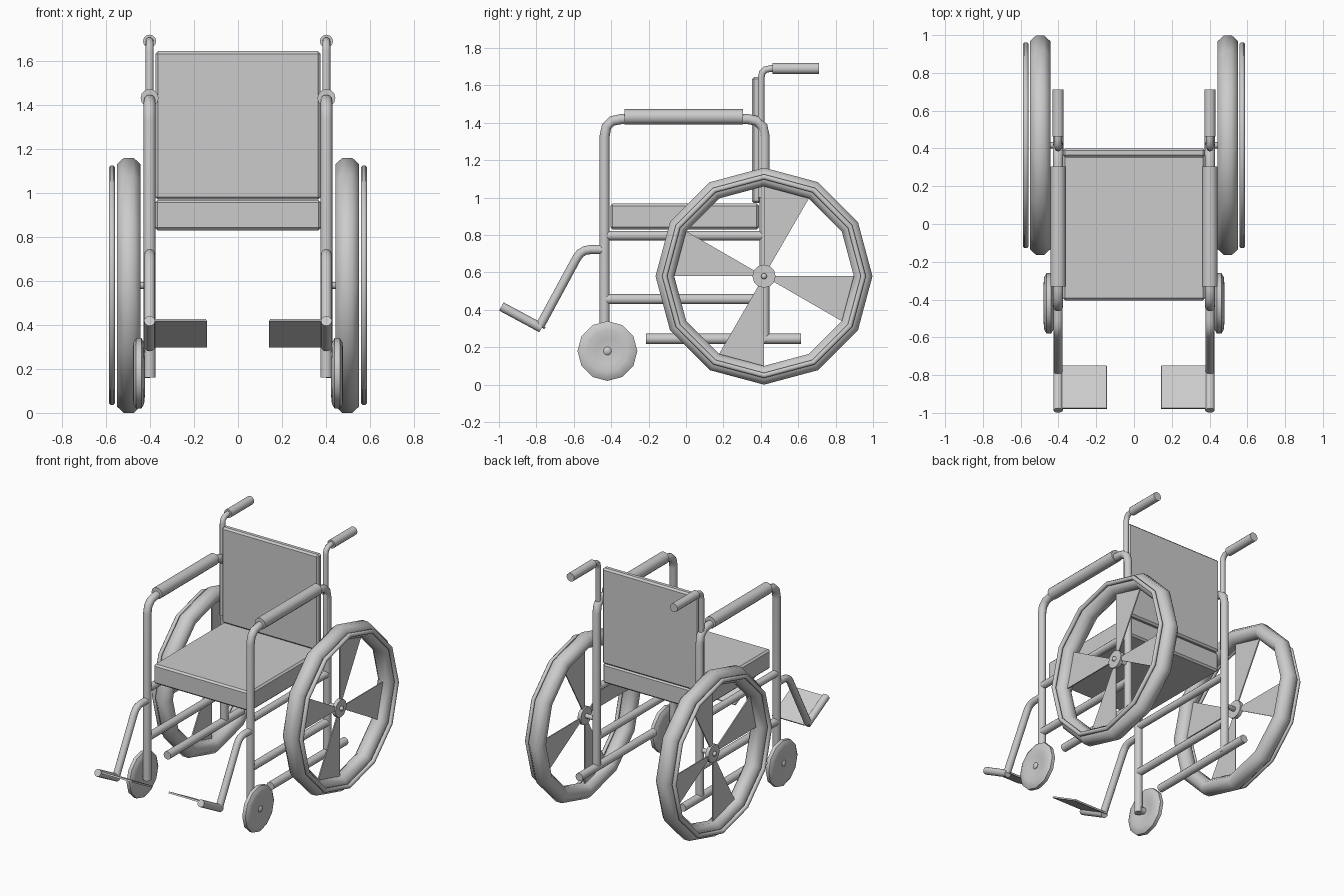
import bpy, bmesh, math
from mathutils import Vector

if "Cube" in bpy.data.objects:
    bpy.data.objects.remove(bpy.data.objects["Cube"])


def finish(ob, mirror=True, smooth=True):
    if mirror:
        ob.modifiers.new("Mirror", "MIRROR")
    bpy.ops.object.select_all(action="DESELECT")
    ob.select_set(True)
    bpy.context.view_layer.objects.active = ob
    if smooth:
        bpy.ops.object.shade_smooth_by_angle(angle=math.radians(50))
    return ob


def from_bmesh(name, bm, **kw):
    bmesh.ops.recalc_face_normals(bm, faces=bm.faces)
    me = bpy.data.meshes.new(name)
    bm.to_mesh(me)
    bm.free()
    ob = bpy.data.objects.new(name, me)
    bpy.context.collection.objects.link(ob)
    return finish(ob, **kw)


def rounded(points, radius, steps=3):
    """Replace the inner corners of a path with short arcs."""
    pts = [Vector(p) for p in points]
    out = [pts[0]]
    for a, b, c in zip(pts, pts[1:], pts[2:]):
        p = b + (a - b).normalized() * radius
        q = b + (c - b).normalized() * radius
        for i in range(steps + 1):
            t = i / steps
            out.append(p * (1 - t) ** 2 + b * 2 * t * (1 - t) + q * t * t)
    return out + [pts[-1]]


def tube(name, path, r, x=0.402, bend=0.05):
    """Round tube along a (y, z) path, mirrored to both sides."""
    pts = rounded([(x, y, z) for y, z in path], bend)
    cu = bpy.data.curves.new(name, "CURVE")
    cu.dimensions = "3D"
    cu.bevel_depth = r
    cu.bevel_resolution = 4
    cu.use_fill_caps = True
    sp = cu.splines.new("POLY")
    sp.points.add(len(pts) - 1)
    for sp_pt, p in zip(sp.points, pts):
        sp_pt.co = (*p, 1)
    ob = bpy.data.objects.new(name, cu)
    bpy.context.collection.objects.link(ob)
    finish(ob, mirror=False, smooth=False)
    bpy.ops.object.convert(target="MESH")
    return finish(bpy.context.object)


def lathe(name, profile, centre, n=12, closed=False):
    """Spin an (x, radius) profile about an x-axis line through (y, z)."""
    bm = bmesh.new()
    cy, cz = centre
    rings = []
    for i in range(n):
        a = 2 * math.pi * i / n
        rings.append([bm.verts.new((x, cy + r * math.cos(a), cz + r * math.sin(a)))
                      for x, r in profile])
    m = len(profile)
    for i in range(n):
        p, q = rings[i], rings[(i + 1) % n]
        for j in range(m if closed else m - 1):
            k = (j + 1) % m
            bm.faces.new((p[j], p[k], q[k], q[j]))
    if not closed:
        bm.faces.new([r[0] for r in rings])
        bm.faces.new([r[-1] for r in rings])
    return from_bmesh(name, bm)


def ring(name, x, major, half_x, half_r, centre):
    k = 1 / math.cos(math.pi / 8)
    prof = [(x + half_x * k * math.cos(a), major + half_r * k * math.sin(a))
            for a in (math.pi / 8 + i * math.pi / 4 for i in range(8))]
    return lathe(name, prof, centre, closed=True)


def box(name, lo, hi, bevel=0.012):
    bm = bmesh.new()
    bmesh.ops.create_cube(bm, size=1)
    for v in bm.verts:
        v.co = [l + (c + 0.5) * (h - l) for c, l, h in zip(v.co, lo, hi)]
    bmesh.ops.bevel(bm, geom=bm.edges[:], offset=bevel, segments=1, affect="EDGES")
    return from_bmesh(name, bm, mirror=False, smooth=False)


def prism(name, outline, offset):
    """Thin plate: an outline pushed along an offset."""
    bm = bmesh.new()
    f = bm.faces.new([bm.verts.new(p) for p in outline])
    new = bmesh.ops.extrude_face_region(bm, geom=[f])["geom"]
    bmesh.ops.translate(bm, vec=offset,
                        verts=[g for g in new if isinstance(g, bmesh.types.BMVert)])
    if not any(f.is_valid for f in bm.faces if len(f.verts) == len(outline)):
        bm.faces.new([v for v in bm.verts][:len(outline)])
    bmesh.ops.holes_fill(bm, edges=bm.edges[:])
    return from_bmesh(name, bm, smooth=False)


# Seat and backrest
box("seat", (-0.378, -0.404, 0.83), (0.378, 0.39, 0.968))
box("backrest", (-0.376, 0.352, 0.97), (0.376, 0.4, 1.645))

# Side frames
tube("side_frame", [(-0.435, 0.16), (-0.435, 1.42), (0.42, 1.42), (0.42, 0.23)], 0.027, bend=0.09)
tube("seat_rail", [(-0.42, 0.797), (0.41, 0.797)], 0.025)
tube("middle_rail", [(-0.43, 0.457), (0.42, 0.457)], 0.027)
tube("lower_rail", [(-0.214, 0.245), (0.615, 0.245)], 0.028)

# Armrest pads
pad = tube("armrest_pad", [(-0.33, 1.432), (0.305, 1.432)], 0.041)
bev = pad.modifiers.new("Bevel", "BEVEL")
bev.width = 0.012
bev.segments = 1
bev.angle_limit = math.radians(60)

# Push handles and grips
tube("push_handle", [(0.402, 1.0), (0.402, 1.69), (0.5, 1.69)], 0.018)
tube("handle_grip", [(0.463, 1.69), (0.712, 1.69)], 0.03)

# Footrests
tube("footrest_arm", [(-0.43, 0.722), (-0.56, 0.722), (-0.782, 0.312)], 0.024)
tube("footrest_bar", [(-0.772, 0.302), (-0.987, 0.418)], 0.025)
prism("foot_plate", [(0.142, -0.757, 0.297), (0.395, -0.757, 0.297),
                     (0.395, -0.98, 0.418), (0.142, -0.98, 0.418)], (0.004, 0.007, 0.009))

# Rear wheels
hub = (0.417, 0.58)
ring("rear_tyre", 0.497, 0.53, 0.054, 0.05, hub)
ring("hand_rim", 0.573, 0.531, 0.014, 0.014, hub)
lathe("rear_hub", [(0.485, 0.062), (0.511, 0.062)], hub)
lathe("rear_axle", [(0.4, 0.016), (0.52, 0.016), (0.528, 0.008)], hub)
for i in range(4):
    corners = []
    for r, deg in ((0.05, 0), (0.49, 0), (0.49, -30), (0.05, -30)):
        a = math.radians(deg + 90 * i)
        corners.append((0.494, hub[0] + r * math.cos(a), hub[1] + r * math.sin(a)))
    prism(f"wheel_blade_{i + 1}", corners, (0.008, 0, 0))

# Front casters
caster = (-0.42, 0.18)
half = [(0.016, 0.03), (0.021, 0.07), (0.027, 0.11), (0.024, 0.14), (0.012, 0.16)]
lathe("caster_wheel", [(0.451 - x, r) for x, r in half] +
      [(0.451 + x, r) for x, r in reversed(half)], caster)
lathe("caster_axle", [(0.4, 0.022), (0.47, 0.022), (0.478, 0.012)], caster)
